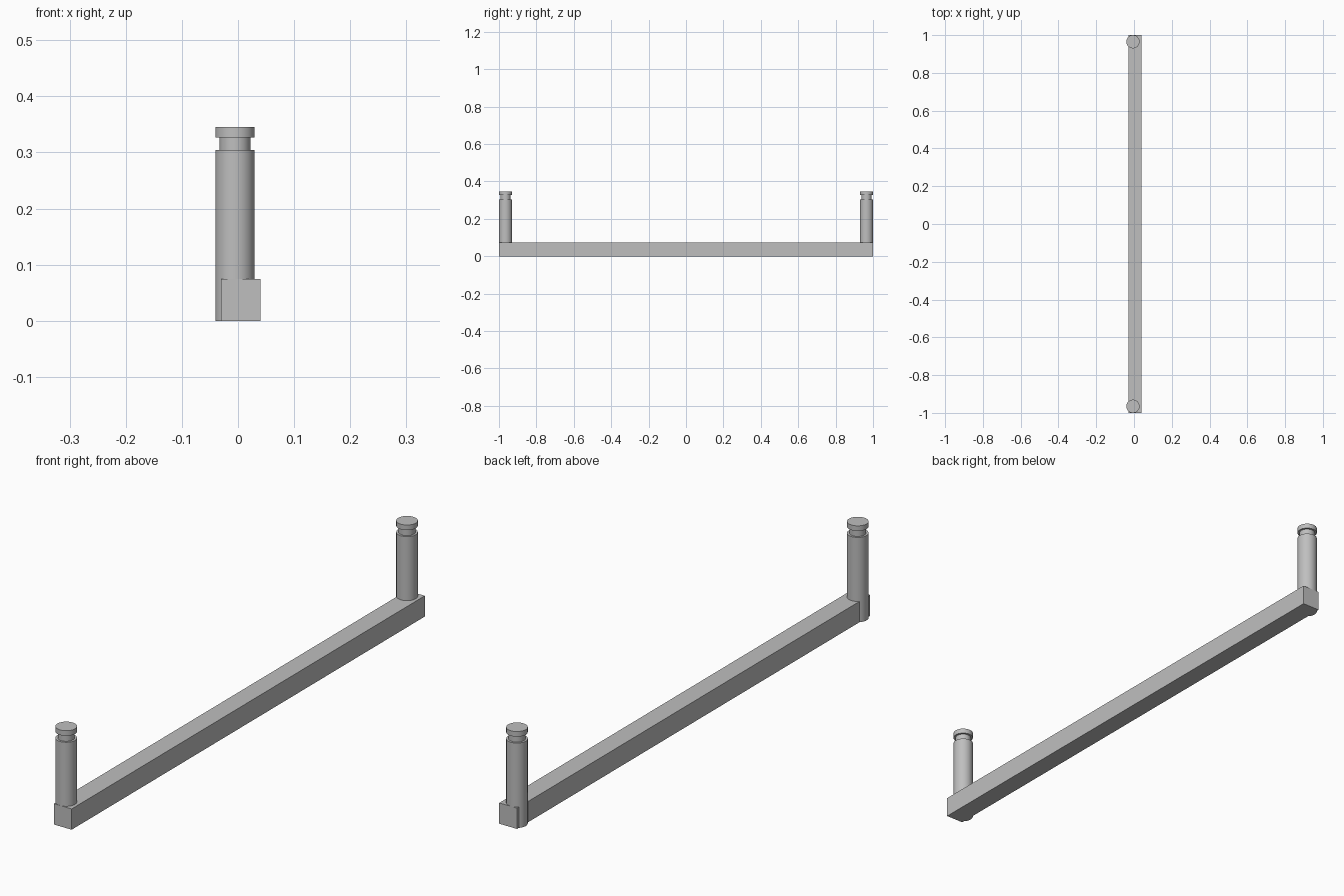
import bpy
import bmesh
from math import radians

cube = bpy.data.objects.get("Cube")
if cube:
    bpy.data.objects.remove(cube, do_unlink=True)

# One plain grey for every part
grey = bpy.data.materials.new("plain grey")
grey.use_nodes = True
colour = (0.52, 0.52, 0.52, 1)
grey.diffuse_color = colour
grey.node_tree.nodes["Principled BSDF"].inputs["Base Color"].default_value = colour

LENGTH = 2.0
BAR_WIDTH, BAR_HEIGHT, BAR_X = 0.0705, 0.0745, 0.00525
RADIUS, POST_X = 0.035, -0.0055
SIDES = 48


def finish(name, bm):
    bmesh.ops.recalc_face_normals(bm, faces=bm.faces)
    mesh = bpy.data.meshes.new(name)
    bm.to_mesh(mesh)
    bm.free()
    mesh.materials.append(grey)
    obj = bpy.data.objects.new(name, mesh)
    bpy.context.collection.objects.link(obj)
    return obj


# Long square bar
bm = bmesh.new()
bmesh.ops.create_cube(bm, size=1)
bmesh.ops.scale(bm, vec=(BAR_WIDTH, LENGTH, BAR_HEIGHT), verts=bm.verts)
bmesh.ops.translate(bm, vec=(BAR_X, 0, BAR_HEIGHT / 2), verts=bm.verts)
finish("bar", bm)


# Upright post with a grooved neck and a flat cap
def post(name, y):
    profile = [(RADIUS, 0), (RADIUS, 0.304), (0.0275, 0.304),
               (0.0275, 0.327), (RADIUS, 0.327), (RADIUS, 0.3455)]
    bm = bmesh.new()
    rings = []
    for r, z in profile:
        ring = bmesh.ops.create_circle(bm, segments=SIDES, radius=r)["verts"]
        bmesh.ops.translate(bm, vec=(POST_X, y, z), verts=ring)
        rings.append(ring)
    for low, high in zip(rings, rings[1:]):
        for i in range(SIDES):
            j = (i + 1) % SIDES
            bm.faces.new((low[i], low[j], high[j], high[i]))
    bm.faces.new(rings[0])
    bm.faces.new(rings[-1])
    obj = finish(name, bm)
    bpy.ops.object.select_all(action="DESELECT")
    obj.select_set(True)
    bpy.context.view_layer.objects.active = obj
    bpy.ops.object.shade_smooth_by_angle(angle=radians(30))


for name, side in (("front_post", -1), ("back_post", 1)):
    post(name, side * (LENGTH / 2 - RADIUS))
